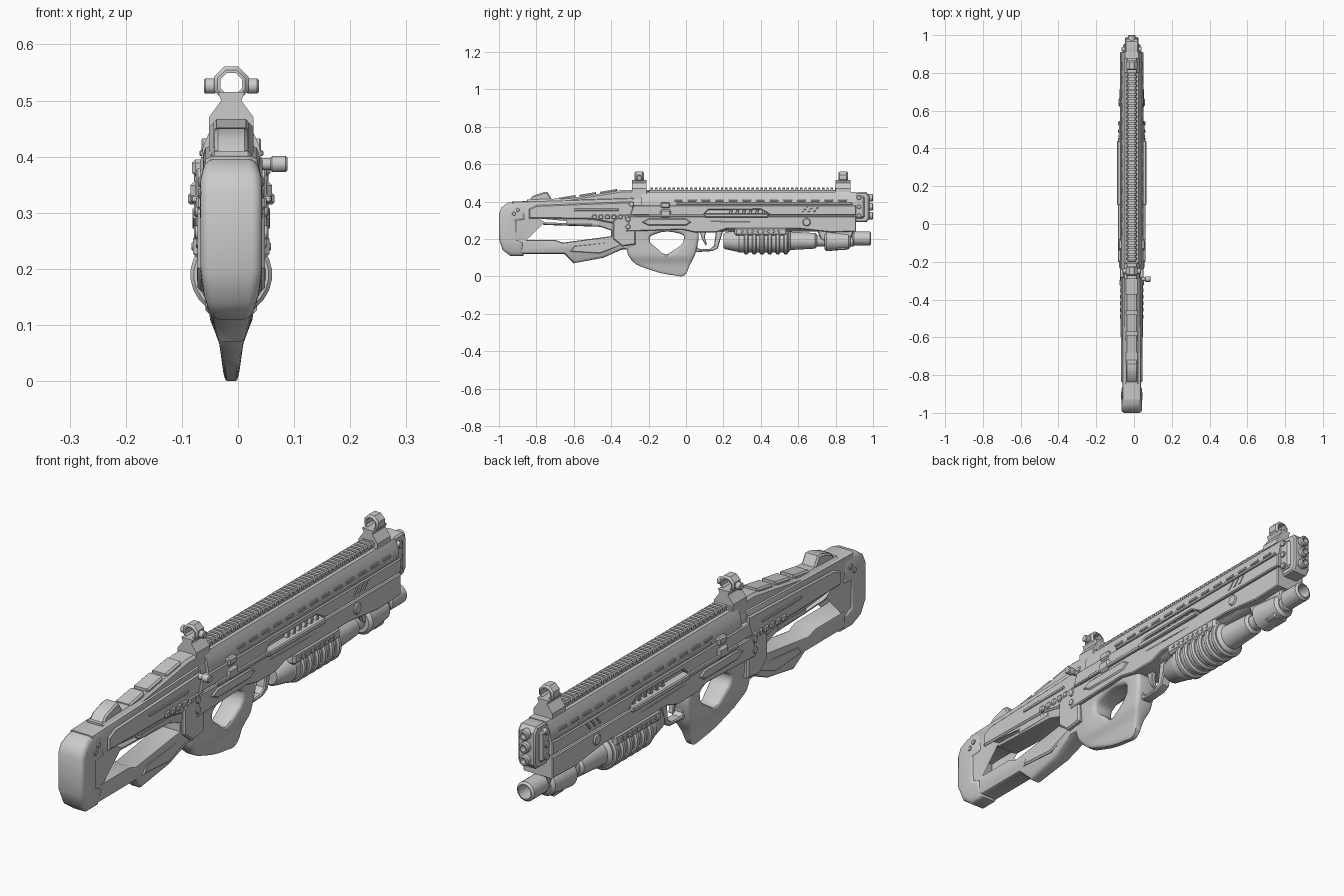
import bpy, bmesh, math
from mathutils import Matrix, Vector

if "Cube" in bpy.data.objects:
    bpy.data.objects.remove(bpy.data.objects["Cube"])

# Shared levels of the weapon
CENTRE = -.012
BODY_HALF = .063
STOCK_HALF = .05
NOSE = .91
BELLY = .24
SEAM = .325
SHOULDER = .38
DECK = .45
TUBE_LEVEL = .19

GREY = (.6, .6, .6, 1)
metal = bpy.data.materials.new("plain grey")
metal.use_nodes = True
metal.diffuse_color = GREY
metal.node_tree.nodes["Principled BSDF"].inputs["Base Color"].default_value = GREY


def finish(name, bm):
    bmesh.ops.remove_doubles(bm, verts=bm.verts, dist=.0001)
    bmesh.ops.recalc_face_normals(bm, faces=bm.faces)
    mesh = bpy.data.meshes.new(name)
    bm.to_mesh(mesh)
    bm.free()
    mesh.materials.append(metal)
    part = bpy.data.objects.new(name, mesh)
    bpy.context.collection.objects.link(part)
    bpy.ops.object.select_all(action="DESELECT")
    part.select_set(True)
    bpy.context.view_layer.objects.active = part
    bpy.ops.object.shade_smooth_by_angle(angle=math.radians(35))


def width_at(taper, height):
    """Half width at a height, between the listed (height, half width) pairs."""
    for (low, narrow), (high, wide) in zip(taper, taper[1:]):
        if height <= high:
            return narrow + (wide - narrow) * max(0, (height - low) / (high - low))
    return taper[-1][1]


def plate(name, half, outline, holes=(), bevel=.006, taper=None, curved=False, rounds=0):
    """Side profile (y, z) with optional holes, thickened along x with bevelled rims."""
    curve = bpy.data.curves.new(name, "CURVE")
    curve.dimensions, curve.fill_mode = "2D", "BOTH"
    curve.extrude, curve.bevel_depth, curve.offset = half - bevel, bevel, -bevel
    curve.bevel_resolution, curve.resolution_u = rounds, 4
    for loop in (outline, *holes):
        spline = curve.splines.new("BEZIER" if curved else "POLY")
        points = spline.bezier_points if curved else spline.points
        points.add(len(loop) - 1)
        for point, (y, z) in zip(points, loop):
            if curved:
                point.co = (y, z, 0)
                point.handle_left_type = point.handle_right_type = "AUTO"
            else:
                point.co = (y, z, 0, 1)
        spline.use_cyclic_u = True
    helper = bpy.data.objects.new(name + "_outline", curve)
    bpy.context.collection.objects.link(helper)
    depsgraph = bpy.context.evaluated_depsgraph_get()
    mesh = bpy.data.meshes.new_from_object(helper.evaluated_get(depsgraph))
    bm = bmesh.new()
    bm.from_mesh(mesh)
    bpy.data.objects.remove(helper)
    bpy.data.meshes.remove(mesh)
    for vert in bm.verts:
        y, z, side = vert.co
        scale = width_at(taper, z) / half if taper else 1
        vert.co = (CENTRE + side * scale, y, z)
    finish(name, bm)


def prism(name, half_section, start, end):
    """Mirrored cross-section (half width, z) swept along y."""
    section = half_section + [(-x, z) for x, z in reversed(half_section)]
    bm = bmesh.new()
    back, front = [[bm.verts.new((CENTRE + x, y, z)) for x, z in section] for y in (start, end)]
    bm.faces.new(back)
    bm.faces.new(front)
    for i in range(len(section)):
        bm.faces.new((back[i - 1], back[i], front[i], front[i - 1]))
    finish(name, bm)


def box(name, y, z, length, height, half):
    """Chamfered bar across the whole width, so that it shows on both sides."""
    bm = bmesh.new()
    bmesh.ops.create_cube(bm, size=1)
    for vert in bm.verts:
        size = Vector((half * 2, length, height))
        vert.co = Vector((CENTRE, y, z)) + vert.co * size
    bmesh.ops.bevel(bm, geom=bm.edges[:], offset=min(half, length, height) / 5, segments=1, affect="EDGES")
    finish(name, bm)


def tube(name, start, end, radius, y=0, z=TUBE_LEVEL, axis="Y", bore=0, tip=None, sides=24):
    """Chamfered cylinder or cone along an axis, with an optional bore through it."""
    tip = tip or radius
    rim = min(radius / 5, (end - start) / 4)
    profile = [(start, radius - rim), (start + rim, radius), (end - rim, tip), (end, tip - rim)]
    if bore:
        profile += [(end, bore), (start, bore)]
    if axis == "Y":
        turn = Matrix.Rotation(-math.pi / 2, 3, "X")
    else:
        turn = Matrix.Rotation(math.pi / 2, 3, "Y")
    centre = Vector((CENTRE, y, z))
    angles = [math.tau * (i + .5) / sides for i in range(sides)]
    bm = bmesh.new()
    rings = [[bm.verts.new(centre + turn @ Vector((r * math.cos(a), r * math.sin(a), along))) for a in angles]
             for along, r in profile]
    pairs = list(zip(rings, rings[1:]))
    if bore:
        pairs.append((rings[-1], rings[0]))
    else:
        bm.faces.new(rings[0])
        bm.faces.new(rings[-1])
    for one, two in pairs:
        for i in range(sides):
            bm.faces.new((one[i], one[i - 1], two[i - 1], two[i]))
    finish(name, bm)


def pin(name, y, z, radius, half):
    tube(name, -half, half, radius, y, z, axis="X", sides=14)


# Skeleton stock with its long opening
opening = [(-.905, .195), (-.905, .295), (-.79, .295), (-.76, .275), (-.46, .265),
           (-.4, .245), (-.4, .215), (-.66, .18), (-.7, .195)]
plate("stock_frame", STOCK_HALF,
      [(-.93, .12), (-.65, .12), (-.6, .07), (-.44, .1), (-.34, .145), (-.28, .14), (-.28, .42), (-.93, .4)],
      [opening], bevel=.014, rounds=1, taper=[(.07, .024), (.12, .038), (.19, .048), (.4, STOCK_HALF)])

# Rounded butt pad with grip ridges
plate("butt_pad", .055,
      [(-.87, .11), (-.94, .11), (-.98, .14), (-1, .2), (-1, .335), (-.985, .37), (-.95, .395), (-.86, .4),
       (-.86, .3), (-.905, .295), (-.905, .195), (-.87, .18)],
      bevel=.018, rounds=3, taper=[(.11, .034), (.14, .046), (.19, .055), (.36, .055), (.4, .045)])
for i in range(8):
    box(f"butt_ridge_{i}", -.99, .23 + i * .012, .02, .006, .03)
for i in range(2):
    pin(f"butt_screw_{i}", -.92 + i * .02, .335 + i * .02, .01, .058)

# Cheek rest, its stepped covers and the rear cap
plate("cheek_rest", .04, [(-.85, .37), (-.85, .41), (-.62, .418), (-.34, .462), (-.2, .462), (-.2, .37)], bevel=.01)
plate("stock_cap", .03, [(-.845, .4), (-.82, .43), (-.76, DECK), (-.74, DECK), (-.71, .4)])
for i in range(3):
    y, z = -.68 + i * .11, .41 + i * .016
    plate(f"cheek_step_{i}", .032, [(y, z - .02), (y, z + .01), (y + .09, z + .025), (y + .09, z - .02)])

# Stock side panels and joint
plate("stock_upper_panel", .056,
      [(-.84, .31), (-.84, .36), (-.8, SHOULDER), (-.28, .4), (-.28, .3), (-.4, .285), (-.5, .305)])
plate("stock_lower_panel", .046,
      [(-.62, .13), (-.6, .165), (-.42, .185), (-.34, .21), (-.34, .165), (-.46, .12)])
box("stock_seam_bar", -.55, .288, .18, .025, STOCK_HALF)
box("stock_slot_bar", -.48, .356, .24, .012, .06)
plate("stock_joint", .06, [(-.39, .2), (-.39, .3), (-.34, .33), (-.27, .33), (-.27, .17), (-.34, .16)])
for i in range(2):
    pin(f"joint_screw_{i}", -.31, .265 + i * .04, .013, .066)
for i in range(6):
    box(f"stock_link_{i}", -.49 + i * .035, .318, .025, .025, BODY_HALF)

# Receiver core and tapered upper cover
prism("receiver_core", [(.03, BELLY), (.045, .25), (.045, .4), (.03, .44)], -.32, NOSE - .01)
prism("upper_cover", [(.055, SHOULDER), (.055, .39), (.05, .42), (.036, DECK)], -.24, NOSE)

# Side armour with a vent opening
plate("lower_armour", BODY_HALF,
      [(-.32, BELLY), (-.3, SEAM - .003), (NOSE, SEAM - .003), (NOSE, BELLY), (.78, .235), (.6, .255),
       (.22, .255), (.16, .235), (.05, .235), (-.02, .25)],
      [[(.11, .3), (.11, .316), (.43, .316), (.4, .295), (.2, .295)]], bevel=.004)
plate("upper_armour", BODY_HALF,
      [(-.3, SEAM + .003), (-.28, SHOULDER), (NOSE, SHOULDER), (NOSE, SEAM + .003)],
      [[(.1, .335), (.12, .355), (.4, .358), (.44, .335)]], bevel=.004)
box("seam_rail", .42, SHOULDER + .008, .94, .012, .062)
box("mid_rail", .05, SEAM, .5, .014, .072)
box("vent_spine", .27, SEAM, .34, .02, .077)
for i in range(6):
    y = .22 + i * .035
    plate(f"vent_rib_{i}", .06, [(y, .3), (y + .015, .355), (y + .03, .355), (y + .015, .3)], bevel=.002)
for i in range(3):
    y = .62 + i * .03
    plate(f"slant_mark_{i}", BODY_HALF + .003, [(y, .345), (y + .025, .375), (y + .034, .375), (y + .009, .345)],
          bevel=.001)
for i in range(13):
    box(f"cover_slot_{i}", -.04 + i * .073, .406, .045, .01, .057)
pin("armour_pin", .645, .29, .022, .069)
box("ejector_block", -.11, .335, .06, .045, .073)
box("ejector_cap", -.11, SHOULDER, .05, .03, .07)
plate("selector_panel", .068, [(-.24, .29), (-.2, .31), (0, .31), (.03, .29), (0, .27), (-.2, .27)])

# Charging handle, on the left only
tube("charging_rod", .03, .08, .011, -.292, .387, axis="X", sides=12)
tube("charging_knob", .07, .1, .015, -.292, .387, axis="X", sides=12)

# Thumbhole grip, trigger guard and trigger
plate("grip", STOCK_HALF,
      [(-.3, .26), (-.32, .17), (-.29, .085), (-.2, .038), (-.06, .005), (-.01, .005), (.02, .06),
       (.055, .14), (.05, .26), (-.12, .27)],
      [[(-.195, .2), (-.165, .226), (-.04, .23), (-.01, .21), (-.08, .13), (-.11, .118), (-.15, .145)]],
      bevel=.016, curved=True, rounds=2, taper=[(0, .012), (.07, .022), (.11, .038), (.2, .046), (.27, STOCK_HALF)])
plate("trigger_guard", .02,
      [(.03, .25), (.04, .14), (.06, .13), (.14, .135), (.17, .15), (.2, .25)],
      [[(.065, BELLY), (.06, .155), (.075, .145), (.13, .147), (.15, .165), (.16, BELLY)]], bevel=.004)
plate("trigger", .01, [(.07, .25), (.085, .2), (.105, .165), (.112, .17), (.1, .21), (.11, .25)], bevel=.003)

# Ribbed fore grip and the tube in front of it
tube("fore_grip_heel", .2, .3, .045, tip=.062)
tube("fore_grip", .27, .56, .062)
for i in range(6):
    tube(f"fore_rib_{i}", .31 + i * .042, .335 + i * .042, .073)
box("fore_grip_shield", .4, BELLY, .28, .045, .068)
for i in range(8):
    pin(f"shield_hole_{i}", .3 + i * .028, BELLY, .007, .071)
tube("fore_tube", .54, .7, .05, tip=.042)
tube("thin_tube", .69, .9, .03)
tube("tube_collar", .74, .88, .056, tip=.046)
plate("tube_bracket", .032, [(.7, .25), (.72, .2), (.8, .14), (.85, .14), (.87, .17), (.9, .25)])
tube("lower_muzzle", .89, .99, .037, z=.203, bore=.026)

# Muzzle block with stacked bores
plate("muzzle_block", .036, [(.88, .29), (.88, .44), (.92, DECK), (.965, DECK), (.98, .43), (.98, .31), (.965, .29)])
box("muzzle_cheeks", .92, .37, .07, .12, .047)
for i in range(3):
    z = SEAM + i * .048
    tube(f"bore_{i}", .96, 1, .02, z=z, bore=.011, sides=16)
    pin(f"muzzle_bolt_{i}", .925, z, .012, .053)

# Toothed top rail
box("rail_base", .33, DECK + .004, 1.06, .018, .022)
for i in range(44):
    y = -.19 + i * .0235
    prism(f"rail_tooth_{i}", [(.02, DECK), (.027, DECK + .012), (.027, DECK + .02), (.022, DECK + .025)], y, y + .013)

# Flip-up sights with eight-sided rings
for label, y in (("rear", -.25), ("front", .84)):
    prism(f"{label}_sight_base", [(.04, DECK), (.04, .47), (.018, .5), (.024, .515)], y - .04, y + .04)
    tube(f"{label}_sight_ring", -.025, .025, .033, y, .53, bore=.021, sides=8)
for side in (-1, 1):
    tube(f"{'left' if side > 0 else 'right'}_sight_knob", side * .038 - .011, side * .038 + .011, .014,
         -.25, .526, axis="X", sides=14)
